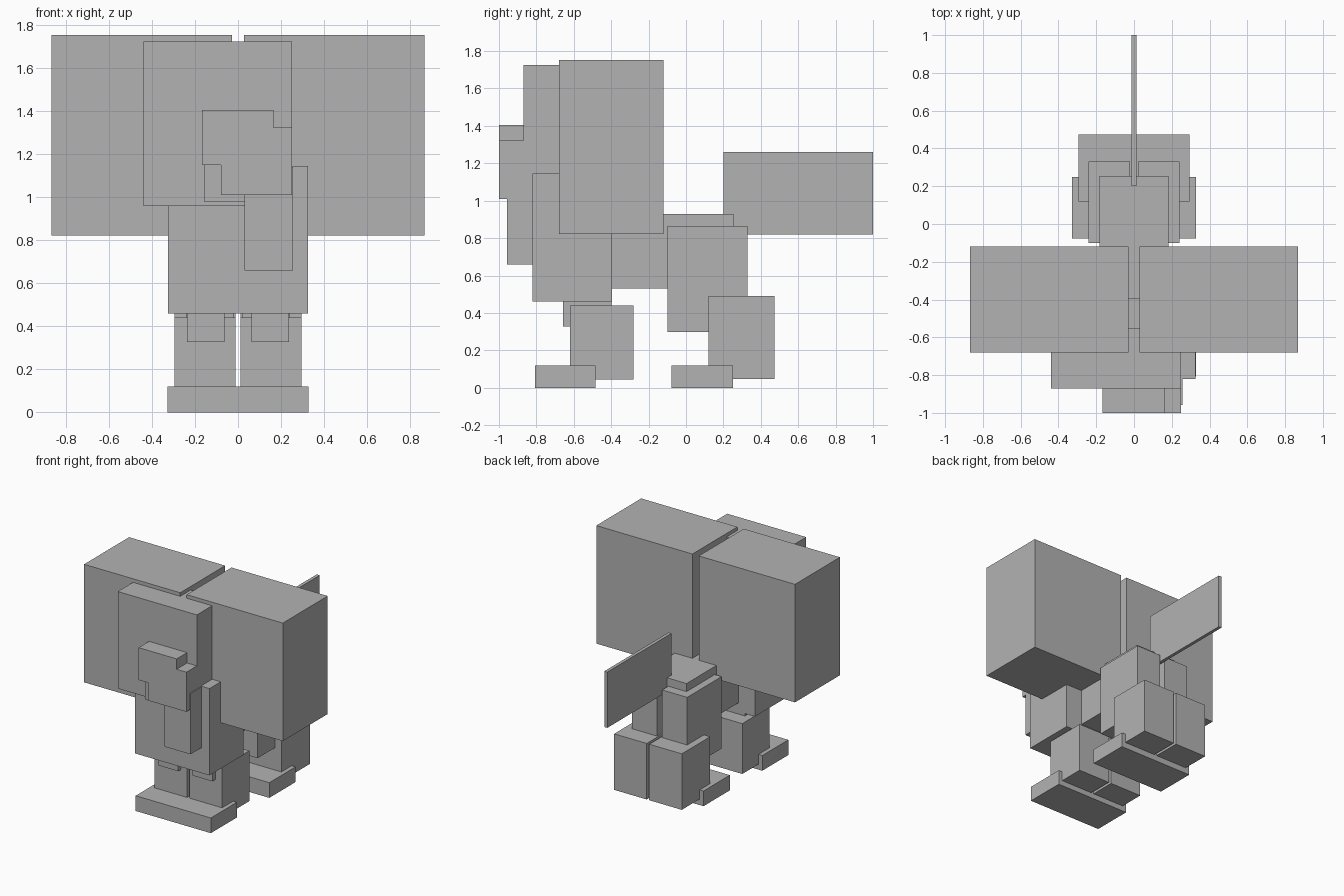
import bpy

cube = bpy.data.objects.get("Cube")
if cube:
    bpy.data.objects.remove(cube, do_unlink=True)

# One plain grey for the whole model
grey = bpy.data.materials.new("plain grey")
grey.use_nodes = True
colour = (0.45, 0.45, 0.45, 1)
grey.diffuse_color = colour
grey.node_tree.nodes["Principled BSDF"].inputs["Base Color"].default_value = colour


def box(name, x, y, z):
    """Add a box spanning the given (low, high) ranges."""
    spans = (x, y, z)
    bpy.ops.mesh.primitive_cube_add(size=1, location=[(a + b) / 2 for a, b in spans])
    obj = bpy.context.object
    obj.name = name
    obj.scale = [b - a for a, b in spans]
    bpy.ops.object.transform_apply(location=False, rotation=False, scale=True)
    obj.data.materials.append(grey)
    return obj


def pair(name, x, y, z):
    """Add a box on the left (+x) and its mirror on the right."""
    box("left_" + name, x, y, z)
    box("right_" + name, (-x[1], -x[0]), y, z)


# Trunk and tail
box("chest", (-0.325, 0.325), (-0.82, -0.395), (0.46, 1.145))
box("body", (-0.182, 0.182), (-0.55, 0.253), (0.53, 0.93))
box("tail", (-0.013, 0.013), (0.2, 1.0), (0.82, 1.26))

# Head, stepped muzzle, jaw and beard
box("head", (-0.44, 0.25), (-0.87, -0.55), (0.96, 1.725))
box("upper_muzzle", (-0.167, 0.165), (-1.0, -0.85), (1.15, 1.405))
box("lower_muzzle", (-0.08, 0.25), (-1.0, -0.85), (1.01, 1.323))
box("jaw", (-0.155, 0.17), (-0.94, -0.8), (0.977, 1.2))
box("beard", (0.03, 0.256), (-0.957, -0.8), (0.66, 1.14))

# Large side blocks
pair("wing", (0.028, 0.867), (-0.68, -0.12), (0.822, 1.753))

# Front legs
pair("front_upper_leg", (0.062, 0.236), (-0.657, -0.397), (0.327, 0.6))
pair("front_lower_leg", (0.011, 0.295), (-0.62, -0.28), (0.043, 0.44))
box("front_feet", (-0.328, 0.328), (-0.807, -0.483), (0, 0.12))

# Hind legs
pair("thigh", (0.022, 0.241), (-0.1, 0.33), (0.298, 0.866))
pair("hind_lower_leg", (0.011, 0.295), (0.12, 0.474), (0.048, 0.49))
box("hind_feet", (-0.328, 0.328), (-0.078, 0.25), (0, 0.12))
